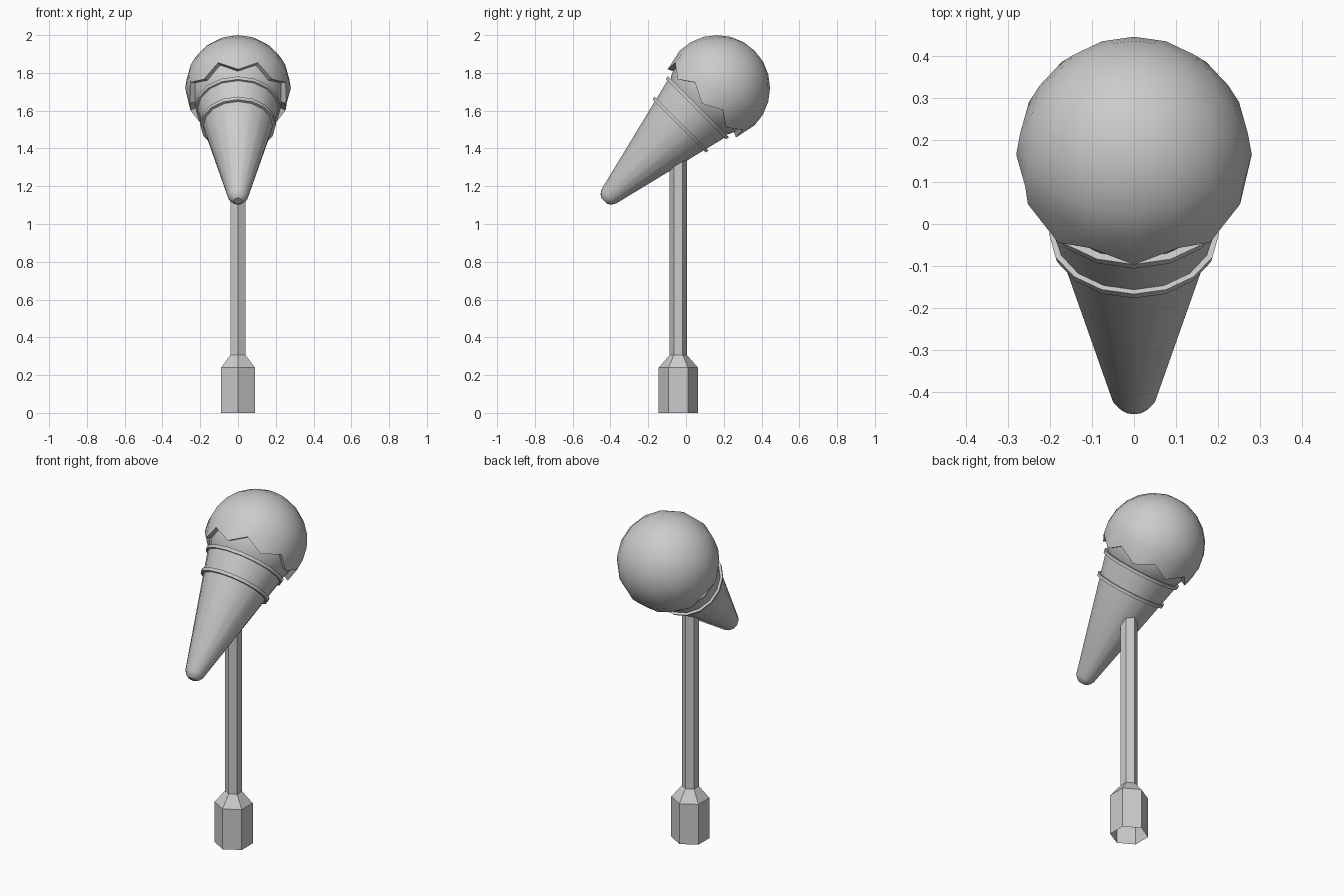
import bpy, bmesh, math
from mathutils import Matrix

if "Cube" in bpy.data.objects:
    bpy.data.objects.remove(bpy.data.objects["Cube"])

# One plain grey for the whole sign
grey = bpy.data.materials.new("plain_grey")
grey.diffuse_color = (0.6, 0.6, 0.6, 1.0)
grey.use_nodes = True
grey.node_tree.nodes["Principled BSDF"].inputs["Base Color"].default_value = grey.diffuse_color

# Frame of the tilted cone: local z runs from the cone tip to the scoop
TILT = Matrix.Translation((0, 0.165, 1.72)) @ Matrix.Rotation(math.radians(-45), 4, 'X')
SIDES = 16


def lathe(name, rings, sides, matrix, cap_bottom=False, cap_top=False):
    """Skin rings listed from bottom to top; a ring is (radius, height) or a
    function of the side index that returns one."""
    bm = bmesh.new()
    loops = []
    for ring in rings:
        loop = []
        for i in range(sides):
            r, z = ring(i) if callable(ring) else ring
            a = math.tau * i / sides + math.pi / 2
            loop.append(bm.verts.new((r * math.cos(a), r * math.sin(a), z)))
        loops.append(loop)
    for low, high in zip(loops, loops[1:]):
        for i in range(sides):
            j = (i + 1) % sides
            bm.faces.new((low[i], low[j], high[j], high[i]))
    if cap_bottom:
        bm.faces.new(loops[0][::-1])
    if cap_top:
        bm.faces.new(loops[-1])
    bmesh.ops.remove_doubles(bm, verts=bm.verts, dist=1e-5)
    mesh = bpy.data.meshes.new(name)
    bm.to_mesh(mesh)
    bm.free()
    mesh.materials.append(grey)
    obj = bpy.data.objects.new(name, mesh)
    obj.matrix_world = matrix
    bpy.context.collection.objects.link(obj)
    bpy.ops.object.select_all(action='DESELECT')
    obj.select_set(True)
    bpy.context.view_layer.objects.active = obj
    bpy.ops.object.shade_smooth_by_angle(angle=math.radians(30))
    return obj


def arc(radius, start, stop, step):
    """Rings of a ball between two latitudes in degrees."""
    return [(radius * math.cos(math.radians(d)), radius * math.sin(math.radians(d)))
            for d in range(start, stop + 1, step)]


def drip_edge(radius):
    """Zigzag ring on a ball: eight drips between eight notches."""
    def ring(i):
        z = (-0.115 if i % 2 == 0 else -0.062) * radius / 0.28
        return math.sqrt(radius ** 2 - z ** 2), z
    return ring


# Post with its flared hexagonal foot, open underneath
lathe("post", [(0.1035, 0), (0.1035, 0.24), (0.046, 0.307), (0.046, 1.42)],
      6, Matrix.Translation((0, -0.041, 0)), cap_top=True)

# Wafer cone with a rounded tip
lathe("wafer_cone", [(0.022, -0.846), (0.041, -0.832), (0.054, -0.811), (0.216, -0.15)],
      SIDES, TILT, cap_bottom=True)

# Two raised bands around the cone
for name, inner, outer, z in (("lower_band", 0.17, 0.2, -0.276),
                              ("upper_band", 0.19, 0.226, -0.15)):
    h = 0.009
    lathe(name, [(inner, z - h), (outer - 0.002, z - h), (outer + 0.002, z + h), (inner, z + h)],
          SIDES, TILT)

# Scoop inside the cone, and the dripping outer layer over it
lathe("scoop_core", arc(0.252, -45, 0, 15), SIDES, TILT)
lathe("scoop", [drip_edge(0.24), drip_edge(0.28)] + arc(0.28, 0, 90, 15), SIDES, TILT)
